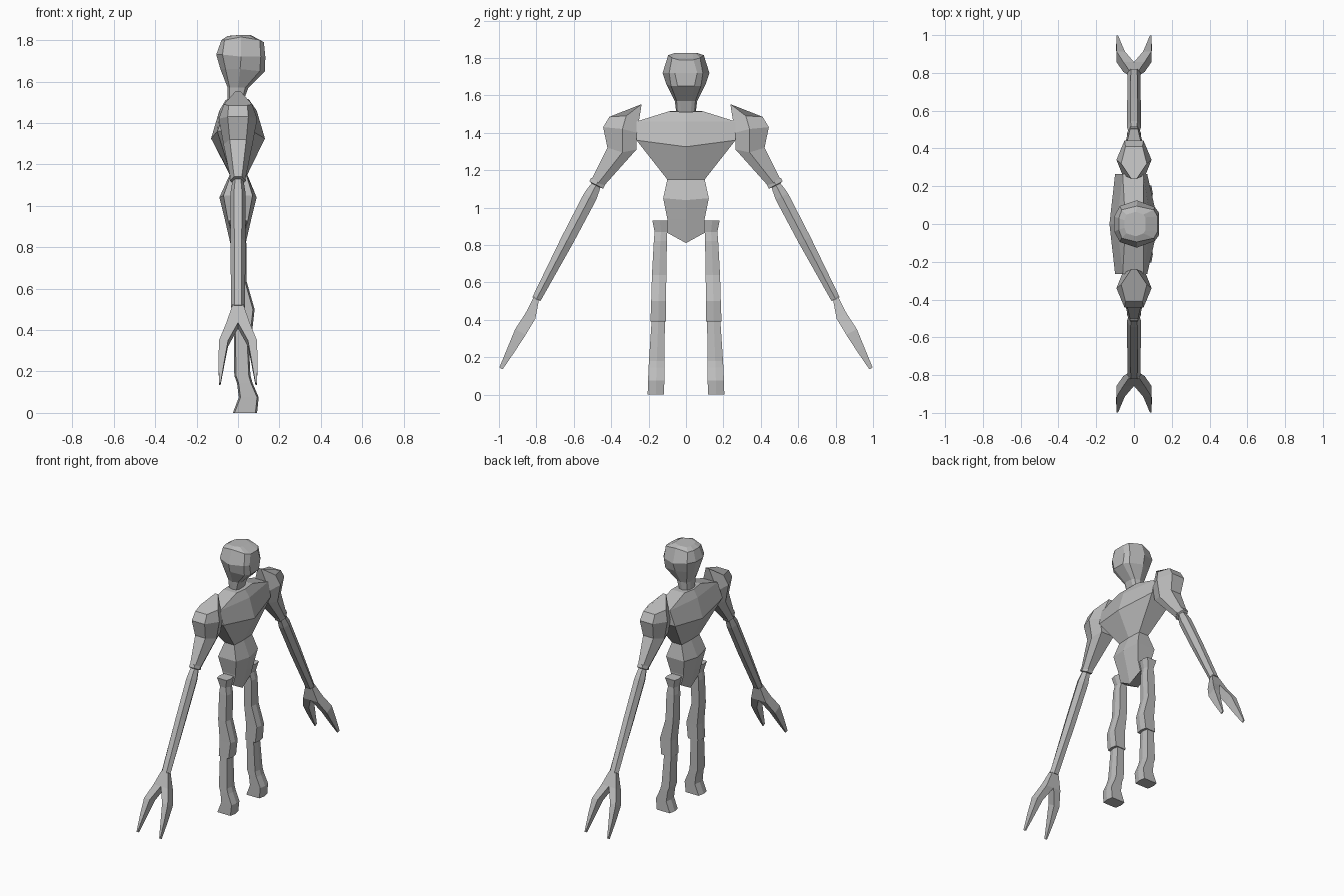
import bpy, bmesh
from mathutils import Vector

grey = bpy.data.materials.new("stone grey")
grey.diffuse_color = (0.5, 0.5, 0.5, 1)


def loft(name, rings, flip=False):
    """Skin a list of equal-length point rings, cap both ends."""
    bm = bmesh.new()
    rows = [[bm.verts.new((p[0], -p[1] if flip else p[1], p[2])) for p in r] for r in rings]
    n = len(rows[0])
    for a, b in zip(rows, rows[1:]):
        for i in range(n):
            j = (i + 1) % n
            bm.faces.new((a[i], a[j], b[j], b[i]))
    bm.faces.new(rows[0][::-1])
    bm.faces.new(rows[-1])
    bmesh.ops.recalc_face_normals(bm, faces=bm.faces)
    me = bpy.data.meshes.new(name)
    bm.to_mesh(me)
    bm.free()
    me.materials.append(grey)
    ob = bpy.data.objects.new(name, me)
    bpy.context.collection.objects.link(ob)
    return ob


def both_sides(name, rings):
    loft("left_" + name, rings)
    loft("right_" + name, rings, True)


def symmetric(half):
    """Close a half ring (y >= 0, front to back) across y = 0."""
    return half + [(x, -y, z) for x, y, z in reversed(half) if y > 0]


# Torso: shoulders, chest, waist, belly, pelvis
torso = [
    [(.055, 0, 1.51), (.05, .09, 1.515), (-.05, .09, 1.515), (-.06, 0, 1.51)],
    [(.09, 0, 1.46), (.05, .265, 1.46), (-.06, .265, 1.46), (-.09, 0, 1.46)],
    [(.13, 0, 1.325), (.07, .265, 1.36), (-.10, .265, 1.36), (-.13, 0, 1.325)],
    [(.045, 0, 1.15), (.04, .10, 1.15), (-.035, .10, 1.15), (-.04, 0, 1.15)],
    [(.09, 0, 1.04), (.07, .122, 1.05), (-.07, .122, 1.05), (-.09, 0, 1.04)],
    [(.065, 0, .94), (.05, .10, .94), (-.05, .10, .94), (-.065, 0, .94)],
    [(.035, 0, .81), (.03, .10, .865), (-.03, .10, .865), (-.035, 0, .81)],
]
loft("torso", [symmetric(r) for r in torso])

# Head and neck: crown, brow, cheek, jaw, neck
head = [
    [(.06, .035, 1.825), (.05, .05, 1.825), (.01, .065, 1.825), (-.04, .05, 1.82), (-.05, .02, 1.82)],
    [(.125, .04, 1.79), (.105, .075, 1.80), (.015, .095, 1.815), (-.065, .075, 1.80), (-.08, .03, 1.80)],
    [(.132, .06, 1.72), (.11, .09, 1.72), (.015, .125, 1.72), (-.075, .095, 1.73), (-.105, .04, 1.73)],
    [(.13, .045, 1.65), (.105, .08, 1.65), (.01, .105, 1.66), (-.06, .075, 1.66), (-.085, .03, 1.66)],
    [(.05, .03, 1.57), (.035, .05, 1.57), (0, .06, 1.57), (-.04, .05, 1.57), (-.05, .02, 1.57)],
    [(.02, .025, 1.49), (.015, .045, 1.49), (-.01, .05, 1.49), (-.04, .04, 1.49), (-.05, .02, 1.49)],
]
loft("head", [symmetric(r) for r in head])


# Shoulder and upper arm: (half width x, y, z) for inner, middle, outer pairs
def paired(row):
    return [(x, y, z) for x, y, z in row] + [(-x, y, z) for x, y, z in reversed(row)]


arm = [
    [(.012, .237, 1.553), (.068, .32, 1.49), (.045, .41, 1.485)],
    [(.062, .262, 1.40), (.093, .34, 1.42), (.05, .443, 1.43)],
    [(.05, .265, 1.31), (.07, .34, 1.295), (.04, .42, 1.32)],
    [(.02, .435, 1.12), (.036, .47, 1.13), (.02, .505, 1.15)],
]
both_sides("upper_arm", [paired(r) for r in arm])

# Forearm with elbow cuff: hexagonal sections along the arm axis
start, end = Vector((0, .47, 1.14)), Vector((0, .80, .51))
side = Vector((0, .886, .464))


def section(c, w, p):
    return [c + Vector((w * sx, 0, 0)) + side * p * sp
            for sx, sp in ((1, 0), (.5, 1), (-.5, 1), (-1, 0), (-.5, -1), (.5, -1))]


forearm = [(0, .036, .042), (.03, .038, .042), (.035, .027, .026), (.06, .03, .03),
           (.13, .037, .037), (.5, .036, .035), (1, .034, .024)]
both_sides("forearm", [section(start.lerp(end, t), w, p) for t, w, p in forearm])

# Two-pronged hand: square sections (x, y, z, half width, half depth)
prong = [(.008, .80, .515, .018, .016), (.029, .832, .42, .028, .03), (.07, .885, .335, .022, .032),
         (.08, .935, .24, .014, .022), (.088, .989, .14, .004, .010)]
for label, s in (("front", 1), ("back", -1)):
    both_sides(label + "_finger", [
        [Vector((s * x + w * a, y, z)) + side * d * b for a, b in ((1, 1), (-1, 1), (-1, -1), (1, -1))]
        for x, y, z, w, d in prong])


# Legs: (z, back x, front x, inner y, outer y), with a shallow ridge front and back
def leg_ring(z, b, f, i, o):
    m, r = (i + o) / 2, .008
    return [(f - r, i, z), (f, m, z), (f - r, o, z), (b + r, o, z), (b, m, z), (b + r, i, z)]


thigh = [(.93, -.045, .045, .10, .18), (.87, -.03, .03, .10, .168), (.82, -.035, .04, .102, .172),
         (.64, -.035, .04, .105, .182), (.50, -.02, .08, .107, .186), (.39, -.025, .068, .107, .19)]
both_sides("thigh", [leg_ring(*r) for r in thigh])
shin = [(.45, -.01, .045, .115, .18), (.39, -.02, .05, .113, .184), (.18, -.018, .06, .115, .198),
        (.145, -.005, .07, .115, .20), (.075, .004, .10, .116, .203), (0, -.025, .092, .117, .205)]
both_sides("shin_and_foot", [leg_ring(*r) for r in shin])
